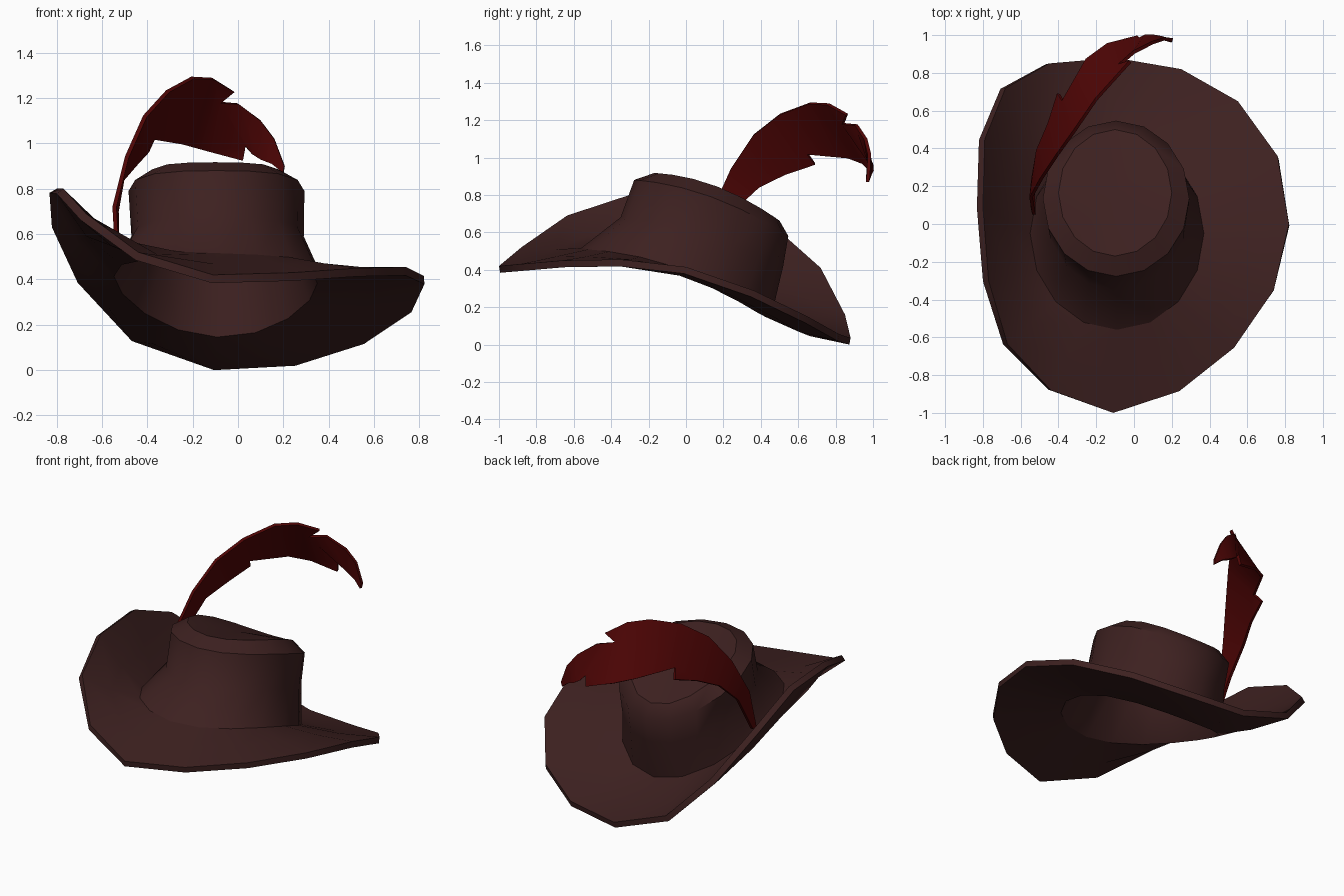
import bpy
import math

if "Cube" in bpy.data.objects:
    bpy.data.objects.remove(bpy.data.objects["Cube"])


def material(name, rgb):
    m = bpy.data.materials.new(name)
    m.diffuse_color = (*rgb, 1)
    m.use_nodes = True
    m.node_tree.nodes["Principled BSDF"].inputs["Base Color"].default_value = m.diffuse_color
    return m


def build(name, verts, faces, mat, thickness, offset, angle, sharp=()):
    """Solid sheet with smooth shading; edges inside a 'sharp' index range stay hard."""
    me = bpy.data.meshes.new(name)
    me.from_pydata(verts, [], faces)
    me.materials.append(mat)
    for e in me.edges:
        e.use_edge_sharp = any(all(v in r for v in e.vertices) for r in sharp)
    ob = bpy.data.objects.new(name, me)
    bpy.context.collection.objects.link(ob)
    s = ob.modifiers.new("thickness", 'SOLIDIFY')
    s.thickness, s.offset = thickness, offset
    bpy.ops.object.select_all(action='DESELECT')
    ob.select_set(True)
    bpy.context.view_layer.objects.active = ob
    bpy.ops.object.modifier_apply(modifier=s.name)
    bpy.ops.object.shade_smooth_by_angle(angle=math.radians(angle),
                                         keep_sharp_edges=True)
    return ob


felt = material("dark_brown_felt", (0.047, 0.015, 0.0145))
plume = material("deep_red_plume", (0.078, 0.0015, 0.0015))

# Brim edge, starting at the front and running round by the right side
N = 16
rim = [(-.11, -1.0, .42), (.24, -.885, .43), (.53, -.655, .45), (.74, -.35, .455),
       (.82, 0, .415), (.76, .36, .29), (.55, .65, .15), (.25, .82, .055),
       (-.10, .88, .036), (-.45, .85, .16), (-.68, .72, .41), (-.79, .45, .65),
       (-.80, .09, .80), (-.77, -.30, .80), (-.67, -.635, .69), (-.44, -.88, .52)]


def oval(cx, cy, rx, ry, z, pitch, bend, roll):
    """Tilted, bent oval ring of N points."""
    pts = []
    for k in range(N):
        a = 2 * math.pi * k / N
        s, c = math.sin(a), math.cos(a)
        pts.append((cx + rx * s, cy - ry * c,
                    z + pitch * c + bend * math.cos(2 * a) - roll * s))
    return pts


# Brim: edge, slightly sagging middle, crown base
base = oval(-.09, -.05, .46, .51, .386, .175, -.045, .018)
middle = []
for k, (p, q) in enumerate(zip(rim, base)):
    a = 2 * math.pi * k / N
    sag = .010 * (1 - math.cos(a)) + .032 * max(0, -math.sin(a))
    middle.append(((p[0] + q[0]) / 2, (p[1] + q[1]) / 2, (p[2] + q[2]) / 2 - sag))

# Crown: waist, shoulder, top edge, with a gently sloping cap
waist = oval(-.09, .085, .38, .435, .570, .130, -.020, 0)
shoulder = oval(-.095, .135, .388, .412, .760, .150, -.030, 0)
top = oval(-.10, .165, .30, .335, .8175, .1275, -.028, 0)
rings = [rim, middle, base, waist, shoulder, top]
verts = [p for r in rings for p in r] + [(-.10, .165, .815)]
faces = [(r * N + k, r * N + (k + 1) % N,
          (r + 1) * N + (k + 1) % N, (r + 1) * N + k)
         for r in range(len(rings) - 1) for k in range(N)]
faces += [(5 * N + k, 5 * N + (k + 1) % N, 6 * N) for k in range(N)]
build("hat_brim_and_crown", verts, faces, felt, .037, -1, 50,
      sharp=(range(2 * N, 3 * N), range(5 * N, 6 * N)))

# Feather blade: upper-edge and lower-edge points along its length
upper = [(-.53, .05, .46), (-.545, .14, .72), (-.49, .24, .94), (-.41, .36, 1.12),
         (-.31, .50, 1.23), (-.20, .66, 1.29), (-.11, .76, 1.285),
         (-.08, .84, 1.18), (0, .91, 1.175), (.10, .96, 1.10), (.16, .98, 1.02),
         (.205, .975, .90)]
lower = [(-.54, .10, .46), (-.535, .24, .70), (-.51, .39, .84), (-.45, .53, .91),
         (-.375, .65, 1.02), (-.25, .87, 1.0), (-.14, .95, .97),
         (.03, .98, .99), (.06, .995, .955), (.10, .995, .93), (.15, .985, .91),
         (.20, .97, .87)]
n = len(upper)
blade = upper + lower
quads = [(k, k + 1, n + k + 1, n + k) for k in range(n - 1)]

# Pointed barbs bridging the notches
barbs = [(n + 3, n + 4, (-.40, .69, .965)),
         (6, 7, (-.02, .86, 1.23)),
         (n + 6, n + 7, (.02, .99, .925))]
for a, b, tip in barbs:
    blade.append(tip)
    t = len(blade) - 1
    quads.append((a, t, b) if a < n else (b, t, a))
build("feather", blade, quads, plume, .018, 0, 32)
